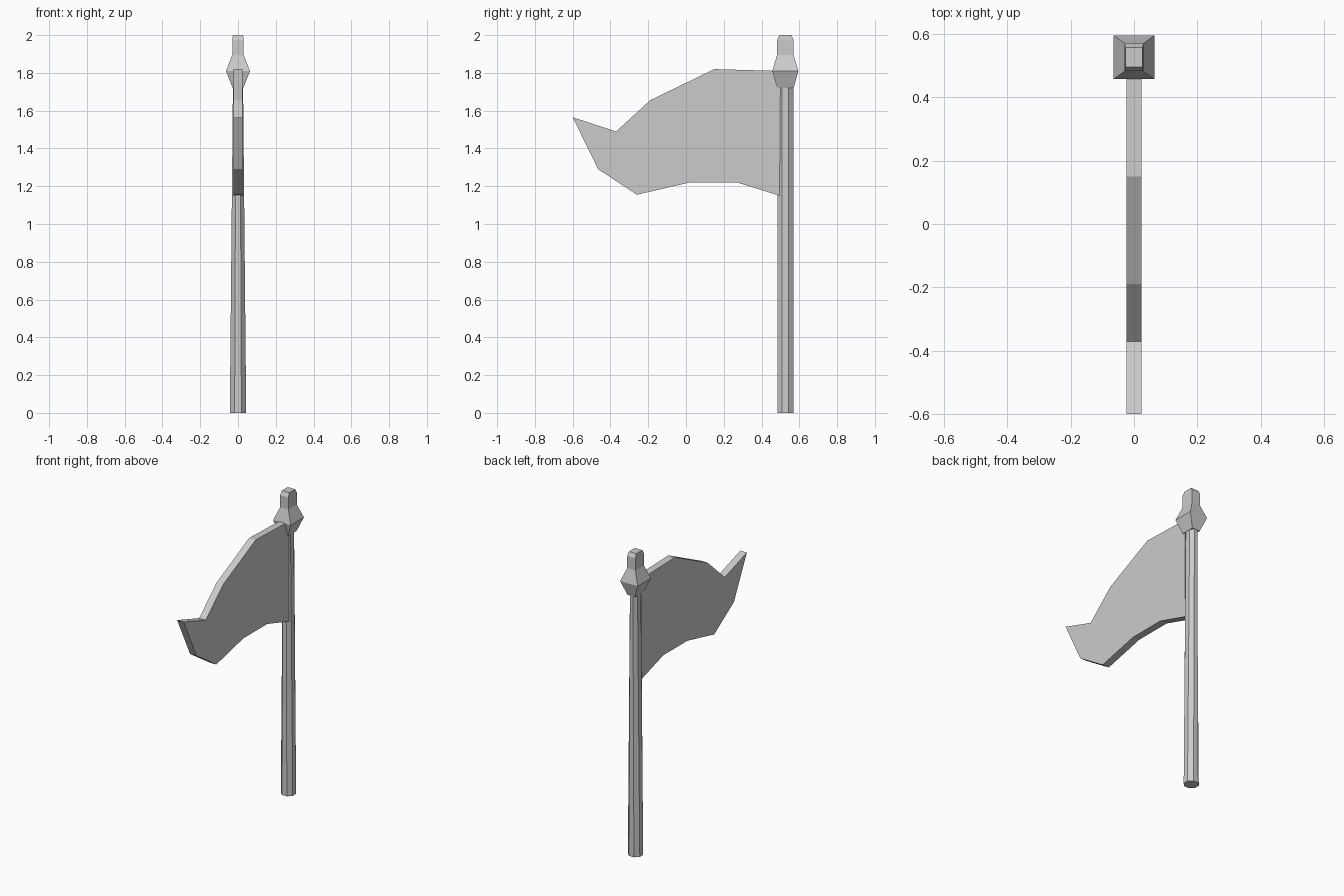
import bpy
import math

if "Cube" in bpy.data.objects:
    bpy.data.objects.remove(bpy.data.objects["Cube"])

POLE_Y = 0.526


def add_mesh(name, verts, faces):
    mesh = bpy.data.meshes.new(name)
    mesh.from_pydata(verts, [], faces)
    mesh.update()
    obj = bpy.data.objects.new(name, mesh)
    bpy.context.collection.objects.link(obj)
    return obj


def loft(name, rings):
    """Skin equal-length rings (counter-clockwise from above) and cap both ends."""
    n = len(rings[0])
    verts = [v for ring in rings for v in ring]
    faces = [tuple(reversed(range(n))), tuple(range(len(verts) - n, len(verts)))]
    for r in range(len(rings) - 1):
        for i in range(n):
            j = (i + 1) % n
            faces.append((r * n + i, r * n + j, (r + 1) * n + j, (r + 1) * n + i))
    return add_mesh(name, verts, faces)


def pole_ring(z, rx, ry, sides=8):
    angles = [(i + 0.5) * math.tau / sides for i in range(sides)]
    return [(rx * math.cos(a), POLE_Y + ry * math.sin(a), z) for a in angles]


def rect_ring(z, hx, hy):
    return [(sx * hx, POLE_Y + sy * hy, z)
            for sx, sy in ((-1, -1), (1, -1), (1, 1), (-1, 1))]


# Pole, narrowing sideways towards the top
loft("pole", [pole_ring(0, 0.047, 0.046), pole_ring(1.74, 0.029, 0.046)])

# Square finial: flared collar, neck and bevelled tip
loft("finial", [rect_ring(z, hx, hy) for z, hx, hy in (
    (1.72, 0.028, 0.044),
    (1.81, 0.064, 0.069),
    (1.895, 0.030, 0.044),
    (1.975, 0.030, 0.044),
    (2.0, 0.027, 0.031))])

# Flag, a waving pennant outline (y, z) with thickness along x
outline = [(0.50, 1.81), (0.15, 1.82), (-0.19, 1.655), (-0.37, 1.49),
           (-0.60, 1.565), (-0.465, 1.29), (-0.26, 1.155), (0.02, 1.22),
           (0.27, 1.22), (0.495, 1.15)]
loft("flag", [[(x, y, z) for y, z in outline] for x in (-0.024, 0.024)])
